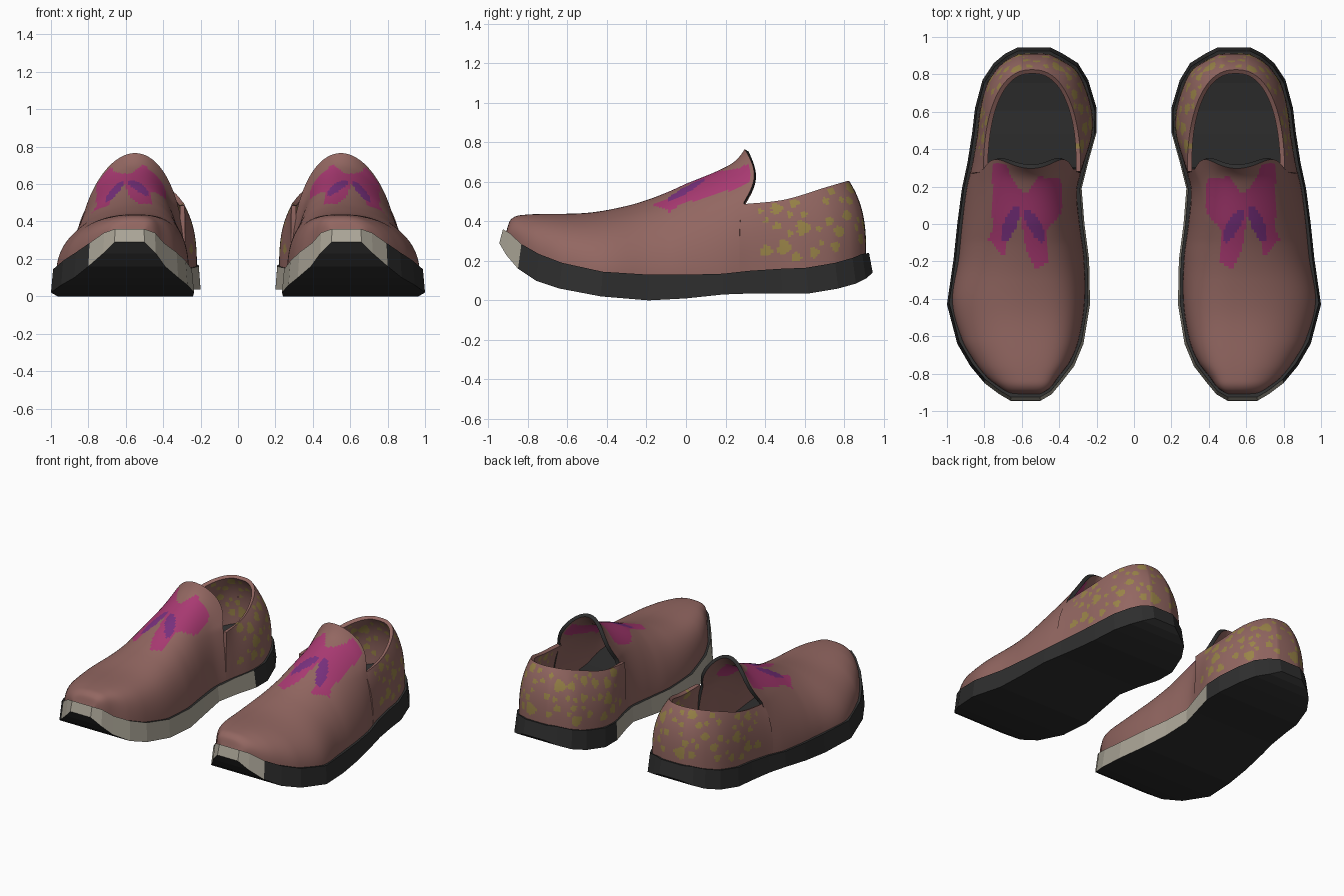
import bpy, math, random
from mathutils import Vector

cube = bpy.data.objects.get("Cube")
if cube:
    bpy.data.objects.remove(cube, do_unlink=True)
random.seed(4)


def material(name, r, g, b):
    mat = bpy.data.materials.new(name)
    mat.use_nodes = True
    mat.diffuse_color = (r, g, b, 1)
    mat.node_tree.nodes["Principled BSDF"].inputs["Base Color"].default_value = (r, g, b, 1)
    return mat


BROWN = material("dusty_brown", .29, .135, .12)
DARK = material("rubber_black", .027, .027, .027)
CREAM = material("cream_rubber", .42, .39, .32)
PINK = material("bow_pink", .40, .042, .17)
VIOLET = material("bow_violet", .19, .03, .21)
GOLD = material("spot_gold", .32, .23, .065)

# Sole stations: y, inner x, outer x, bottom z, top z
STATIONS = [
    (-.945, .50, .66, .29, .36), (-.91, .44, .72, .23, .34),
    (-.85, .39, .80, .16, .285), (-.76, .32, .875, .10, .235),
    (-.64, .27, .945, .06, .19), (-.43, .235, 1, .02, .145),
    (-.19, .24, .965, 0, .13), (0, .265, .945, .01, .13),
    (.19, .28, .92, .03, .135), (.33, .245, .89, .035, .15),
    (.49, .20, .865, .035, .16), (.62, .20, .85, .035, .165),
    (.77, .245, .81, .06, .19), (.86, .30, .75, .085, .215),
    (.91, .38, .69, .11, .235), (.945, .45, .62, .14, .24)]
RIDGE = [(-.912, .34), (-.89, .405), (-.83, .432), (-.5, .443), (-.3, .478),
         (-.15, .525), (0, .59), (.2, .69), (.3, .77)]
COLLAR = [(.27, .485), (.5, .51), (.7, .57), (.82, .605)]
BOW = [(.755, .32), (.69, .32), (.62, .19), (.57, .16), (.51, .25), (.39, .25),
       (.385, .06), (.44, 0), (.47, -.04), (.46, -.2), (.525, -.24), (.575, -.15),
       (.615, .08), (.66, -.04), (.7, -.18), (.78, -.08), (.755, -.03), (.76, .06)]


def smooth_lookup(table, y, col=1):
    """Smooth interpolation of one column of a table sorted by its first column."""
    last = len(table) - 1
    y = min(max(y, table[0][0]), table[last][0])
    i = 0
    while i < last - 1 and y > table[i + 1][0]:
        i += 1

    def slope(k):
        a, b = table[max(k - 1, 0)], table[min(k + 1, last)]
        return (b[col] - a[col]) / (b[0] - a[0])
    p, q = table[i], table[i + 1]
    h = q[0] - p[0]
    t = (y - p[0]) / h
    s = t * t * (3 - 2 * t)
    return (p[col] * (1 - s) + q[col] * s
            + h * t * (1 - t) * ((1 - t) * slope(i) - t * slope(i + 1)))


def add_object(name, verts, faces, mats, rule):
    mesh = bpy.data.meshes.new(name)
    mesh.from_pydata(verts, [], faces)
    for mat in mats:
        mesh.materials.append(mat)
    for poly in mesh.polygons:
        poly.material_index = rule(poly)
    obj = bpy.data.objects.new(name, mesh)
    bpy.context.collection.objects.link(obj)
    return obj


def finish(obj, thickness=0, rim=0, smooth=True):
    """Thicken, mirror into a pair, and shade."""
    if thickness:
        shell = obj.modifiers.new("thickness", 'SOLIDIFY')
        shell.thickness = thickness
        shell.material_offset_rim = rim
    obj.modifiers.new("pair", 'MIRROR').use_mirror_merge = False
    bpy.ops.object.select_all(action='DESELECT')
    obj.select_set(True)
    bpy.context.view_layer.objects.active = obj
    bpy.ops.object.convert(target='MESH')
    if smooth:
        bpy.ops.object.shade_smooth_by_angle(angle=math.radians(40))


def grid(name, rows, cols, point, mats, rule):
    verts = [point(i / rows, j / cols) for i in range(rows + 1) for j in range(cols + 1)]
    w = cols + 1
    faces = [(i * w + j, (i + 1) * w + j, (i + 1) * w + j + 1, i * w + j + 1)
             for i in range(rows) for j in range(cols)]
    return add_object(name, verts, faces, mats, rule)


def signed_power(v, e):
    return math.copysign(abs(v) ** e, v)


# Soles: curved slabs, cream around the toe and along the inner side
verts, faces = [], []
for y, xi, xo, zb, zt in STATIONS:
    mid = (xi + xo) / 2
    half = (xo - xi) / 2
    verts += [(mid - half * .97, y * .98, zt), (mid + half * .97, y * .98, zt),
              (mid + half, y, zb), (mid - half, y, zb)]
for i in range(len(STATIONS) - 1):
    for k in range(4):
        a, b = i * 4 + k, i * 4 + (k + 1) % 4
        faces.append((a, b, b + 4, a + 4))
end = len(verts)
faces += [(3, 2, 1, 0), (end - 4, end - 3, end - 2, end - 1)]


def sole_rule(poly):
    c, n = poly.center, poly.normal
    if abs(n.z) > .8 or (poly.index % 4 in (0, 2) and poly.index < len(faces) - 2):
        return 0
    return 1 if (c.x < .5 and c.y < .45) or c.y < -.86 else 0


finish(add_object("soles", verts, faces, [DARK, CREAM], sole_rule), smooth=False)


# Vamps: arched sections from toe to tongue, with the bow as coloured faces
def vamp_point(u, v):
    s = -.945 + 1.25 * u ** 1.4
    y = s * .965
    xi, xo = smooth_lookup(STATIONS, s), smooth_lookup(STATIONS, s, 2)
    base = smooth_lookup(STATIONS, s, 4) - .03
    mid, half = (xi + xo) / 2, (xo - xi) / 2 * .925
    e = .75 + .25 * min(max((s + .8) / .7, 0), 1)
    c, h = math.cos(math.pi * v), max(math.sin(math.pi * v), 0)
    z = base + (smooth_lookup(RIDGE, y) - base) * h ** e
    x = mid + half * signed_power(c, e) - (mid - .55) * h * h
    if .5 < z < .77 and s > 0:
        y += .05 * s / .3 * math.sin(math.pi * (z - .5) / .27)
    return (x, y, z)


def in_polygon(x, y, poly):
    inside = False
    for (ax, ay), (bx, by) in zip(poly, poly[1:] + poly[:1]):
        if (ay > y) != (by > y) and x < ax + (y - ay) * (bx - ax) / (by - ay):
            inside = not inside
    return inside


def in_petal(x, y, cx, cy, lean):
    dx, dy = x - cx, y - cy
    along = dx * math.sin(lean) + dy * math.cos(lean)
    across = dx * math.cos(lean) - dy * math.sin(lean)
    return (along / .1) ** 2 + (across / .034) ** 2 < 1


def vamp_rule(poly):
    x, y, z = poly.center
    if in_petal(x, y, .66, 0, -.4) or in_petal(x, y, .53, -.01, .5):
        return 2
    return 1 if in_polygon(x, y, BOW) else 0


finish(grid("vamps", 100, 80, vamp_point, [BROWN, PINK, VIOLET, DARK], vamp_rule),
       thickness=.025, rim=3)


# Heel quarters: walls wrapping the heel and leaning in to the collar
def heel_point(u, v):
    a = math.pi * u
    c, h = math.cos(a), max(math.sin(a), 0)
    s = .28 + .665 * h ** .85
    edge = smooth_lookup(STATIONS, s, 2 if c > 0 else 1)
    mid = (smooth_lookup(STATIONS, s) + smooth_lookup(STATIONS, s, 2)) / 2
    blend = min(abs(c) / .12, 1)
    base = Vector((mid + (edge - mid) * .925 * blend, s * .965,
                   smooth_lookup(STATIONS, s, 4) - .03))
    ty = .28 + .545 * h ** .9
    top = Vector((.545 + .26 * signed_power(c, .85), ty, smooth_lookup(COLLAR, ty)))
    p = base.lerp(top, v ** 3)
    p.z = base.z + (top.z - base.z) * v
    return p


SPOTS = []
while len(SPOTS) < 62:
    p = Vector(heel_point(random.uniform(.04, .96), random.uniform(.2, .95)))
    r = random.uniform(.014, .042)
    if p.y > .32 and all((p - q).length > r + k + .015 for q, k in SPOTS):
        SPOTS.append((p, r))


def heel_rule(poly):
    for p, r in SPOTS:
        d = poly.center - p
        wobble = 1 + .15 * math.sin(3 * math.atan2(d.z, d.x + d.y) + p.x * 40)
        if d.length < r * wobble:
            return 1
    return 0


finish(grid("heel_quarters", 130, 40, heel_point, [BROWN, GOLD], heel_rule), thickness=.025)
